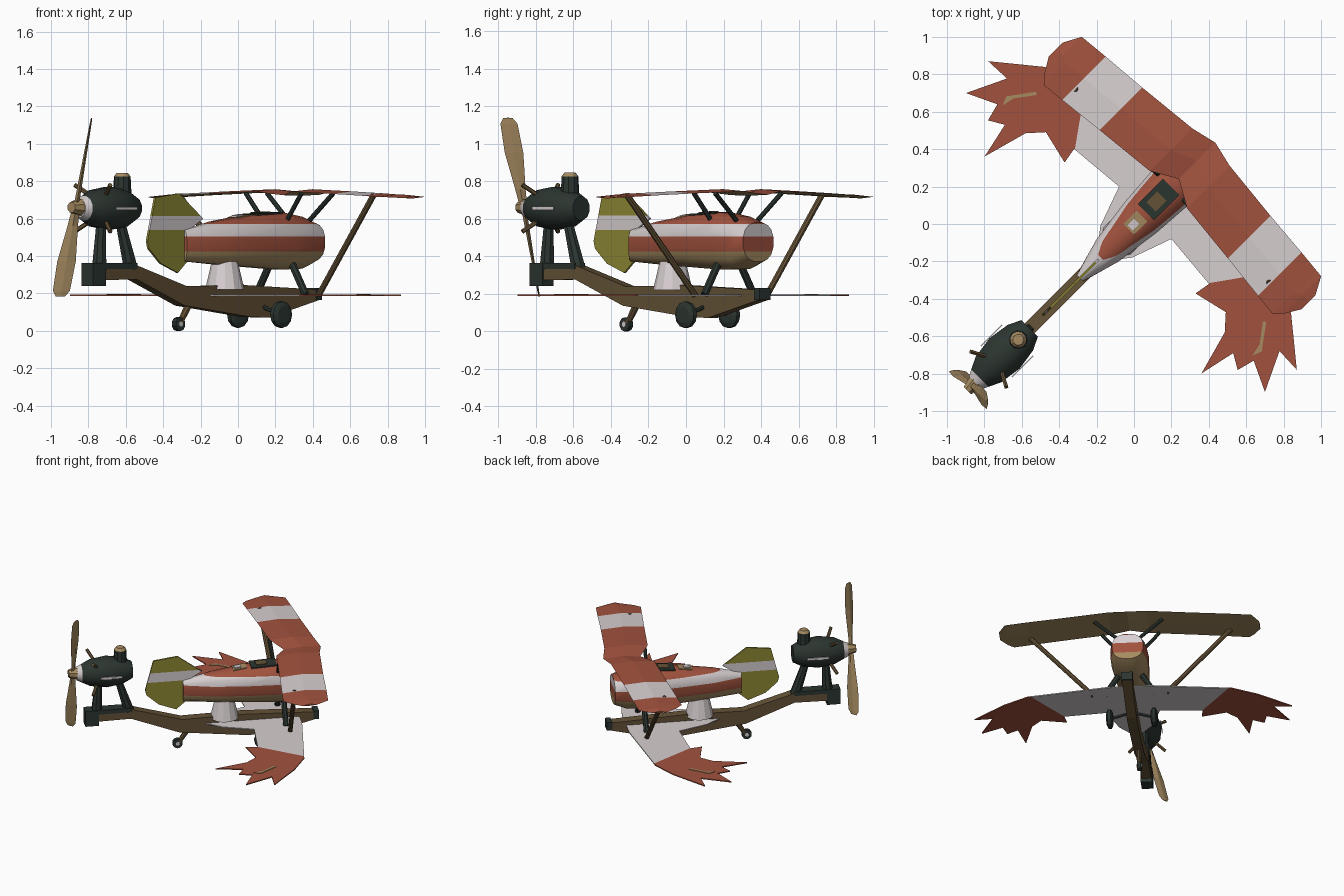
import bpy, bmesh, math
from mathutils import Vector, Matrix

if "Cube" in bpy.data.objects:
    bpy.data.objects.remove(bpy.data.objects["Cube"])

# Parts are built nose towards +x, then turned onto the diagonal
TURN = Matrix.Rotation(math.radians(45), 4, "Z")


def material(name, rgb):
    m = bpy.data.materials.new(name)
    m.use_nodes = True
    m.diffuse_color = (*rgb, 1)
    m.node_tree.nodes["Principled BSDF"].inputs["Base Color"].default_value = (*rgb, 1)
    return m


RED = material("brick red", (0.36, 0.085, 0.048))
WHITE = material("off white", (0.68, 0.62, 0.63))
TAN = material("tan", (0.38, 0.26, 0.12))
WOOD = material("dark wood", (0.13, 0.085, 0.038))
DARK = material("dark green metal", (0.025, 0.036, 0.03))
OLIVE = material("olive yellow", (0.27, 0.25, 0.035))


def finish(name, bm, mats, rule=None, smooth=False):
    bmesh.ops.recalc_face_normals(bm, faces=bm.faces)
    bm.normal_update()
    for f in bm.faces:
        f.material_index = rule(f.calc_center_median(), f.normal) if rule else 0
    bm.transform(TURN)
    mesh = bpy.data.meshes.new(name)
    bm.to_mesh(mesh)
    bm.free()
    for m in mats:
        mesh.materials.append(m)
    obj = bpy.data.objects.new(name, mesh)
    bpy.context.collection.objects.link(obj)
    if smooth:
        bpy.ops.object.select_all(action="DESELECT")
        obj.select_set(True)
        bpy.context.view_layer.objects.active = obj
        bpy.ops.object.shade_smooth_by_angle(angle=math.radians(35))
    return obj


def loft(rings):
    bm = bmesh.new()
    loops = [[bm.verts.new(p) for p in ring] for ring in rings]
    n = len(loops[0])
    for a, b in zip(loops, loops[1:]):
        for i in range(n):
            j = (i + 1) % n
            bm.faces.new((a[i], a[j], b[j], b[i]))
    bm.faces.new(loops[0])
    bm.faces.new(loops[-1])
    return bm


def plate(outline, direction):
    d = Vector(direction)
    pts = [Vector(p) for p in outline]
    return loft([[p - d for p in pts], [p + d for p in pts]])


def cut(bm, point, normal):
    bmesh.ops.bisect_plane(bm, geom=bm.verts[:] + bm.edges[:] + bm.faces[:],
                           plane_co=point, plane_no=normal)


def rod(name, a, b, r1, r2, mat, sides=8):
    a, b = Vector(a), Vector(b)
    q = (b - a).to_track_quat("Z", "Y")
    ring = [Vector((math.cos(t), math.sin(t), 0))
            for t in [(i + 0.5) * math.tau / sides for i in range(sides)]]
    return finish(name, loft([[a + q @ (p * r1) for p in ring],
                              [b + q @ (p * r2) for p in ring]]), [mat])


def box(name, lo, hi, mat):
    x, y, z = lo
    X, Y, Z = hi
    base = [(x, y), (X, y), (X, Y), (x, Y)]
    return finish(name, loft([[(*p, z) for p in base], [(*p, Z) for p in base]]), [mat])


def oval(u, hw, low, high, n, power):
    def bend(c):
        return math.copysign(abs(c) ** power, c)
    ring = []
    for i in range(n):
        t = (i + 0.5) * math.tau / n
        ring.append(Vector((u, hw * bend(math.cos(t)),
                            (low + high) / 2 + (high - low) / 2 * bend(math.sin(t)))))
    return ring


# Striped fuselage barrel
body = [(-0.41, 0.025, 0.37, 0.54), (-0.2, 0.085, 0.355, 0.585), (0.05, 0.12, 0.34, 0.62),
        (0.3, 0.138, 0.325, 0.636), (0.45, 0.135, 0.33, 0.612), (0.545, 0.115, 0.37, 0.58)]
bm = loft([oval(*s, 16, 0.8) for s in body])
for h in (0.425, 0.505, 0.572):
    cut(bm, (0, 0, h), (0, 0, 1))
finish("fuselage", bm, [RED, WHITE, TAN],
       lambda c, n: 2 if c.z < 0.425 else 1 if 0.505 < c.z < 0.572 else 0, True)

# Cockpit opening, seat and headrest
for name, x0, x1, w, z0, z1, mat in (("cockpit", 0.09, 0.28, 0.062, 0.626, 0.635, DARK),
                                     ("seat", 0.13, 0.21, 0.035, 0.634, 0.639, WOOD),
                                     ("headrest", -0.04, 0.06, 0.04, 0.607, 0.622, TAN),
                                     ("headrest_trim", -0.03, 0.02, 0.02, 0.608, 0.624, WHITE)):
    slope = 0.05 if mat in (DARK, WOOD) else 0.14
    corners = [(x0, -w), (x1, -w), (x1, w), (x0, w)]
    finish(name, loft([[(x, y, z + slope * (x - x1)) for x, y in corners]
                       for z in (z0, z1)]), [mat])

# Upper wing: span position, trailing edge, leading edge, crest height
half = [(0, 0.34, 0.615, 0.738), (0.14, 0.26, 0.582, 0.757), (0.485, 0.225, 0.547, 0.745),
        (0.74, 0.197, 0.526, 0.735), (0.863, 0.184, 0.514, 0.729), (0.905, 0.227, 0.51, 0.727),
        (0.955, 0.31, 0.417, 0.723)]
ribs = [(-v, a, b, z) for v, a, b, z in reversed(half[1:])] + half
bm = loft([[(a, v, z - 0.013), ((a + b) / 2, v, z), (b, v, z - 0.011),
            ((a + b) / 2, v, z - 0.016)] for v, a, b, z in ribs])
finish("upper_wing", bm, [RED, WHITE, TAN],
       lambda c, n: 2 if n.z < 0 else 1 if 0.485 < abs(c.y) < 0.74 else 0)

# Lower wings with feathered tips
feather = [(0.45, 0), (0.45, 0.15), (0.36, 0.75), (0.255, 0.933), (0.064, 1.167), (0.07, 1.03),
           (-0.14, 1.13), (-0.064, 0.969), (-0.16, 0.944), (-0.113, 0.863), (-0.31, 0.82),
           (-0.067, 0.753), (0.014, 0.68), (-0.03, 0.495), (0.057, 0.51), (0.085, 0.198),
           (-0.134, 0.12), (-0.25, 0.03), (-0.25, 0)]
for s, side in ((1, "left_"), (-1, "right_")):
    bm = plate([(u, s * v, 0.19) for u, v in feather], (0, 0, 0.004))
    cut(bm, (0.05, s * 0.5, 0), (-0.22, s * 0.31, 0))
    finish(side + "lower_wing", bm, [WHITE, RED],
           lambda c, n: int(abs(c.y) > 0.5 + 0.71 * (c.x - 0.05)))
    streak = [(-0.05, 0.945), (0.0, 0.965), (0.13, 0.87), (0.12, 0.855), (0.02, 0.93)]
    finish(side + "wing_streak", plate([(u, s * v, 0.196) for u, v in streak],
                                       (0, 0, 0.002)), [TAN])

    # Struts between wings, fuselage and hull
    rod(side + "wing_strut", (0.34, s * 0.27, 0.19), (0.29, s * 0.735, 0.725), 0.017, 0.017, WOOD)
    rod(side + "root_strut", (0.325, s * 0.185, 0.195), (0.325, s * 0.07, 0.38), 0.021, 0.021, DARK)
    rod(side + "front_cabane", (0.46, s * 0.08, 0.59), (0.47, s * 0.25, 0.735), 0.013, 0.013, DARK)
    rod(side + "rear_cabane", (0.28, s * 0.09, 0.59), (0.27, s * 0.21, 0.735), 0.013, 0.013, DARK)

    # Main wheels and axles
    y = s * 0.163
    bm = loft([[Vector((0.163 + r * math.cos(t), y + d, 0.087 + r * math.sin(t)))
                for t in [i * math.tau / 12 for i in range(12)]]
               for d, r in ((-0.024, 0.045), (-0.012, 0.071), (0.012, 0.071), (0.024, 0.045))])
    finish(side + "wheel", bm, [DARK])
    rod(side + "axle", (0.163, s * 0.02, 0.13), (0.163, y, 0.087), 0.012, 0.012, DARK, 6)

    # Engine side stripe and exhaust stubs
    box(side + "engine_stripe", (-1.04, s * 0.117 - 0.003, 0.645), (-0.88, s * 0.117 + 0.003, 0.663), WHITE)
    for h, level in ((1, "upper_"), (-1, "lower_")):
        rod(side + level + "exhaust", (-1.06, s * 0.06, 0.655 + h * 0.07),
            (-1.1, s * 0.135, 0.655 + h * 0.125), 0.012, 0.012, WOOD, 6)

# Hull and boom
spine = [(-1.13, 0.355), (-0.8, 0.35), (-0.42, 0.238), (0.0, 0.245), (0.58, 0.22), (0.58, 0.165),
         (0.2, 0.07), (0.05, 0.075), (-0.44, 0.135), (-0.8, 0.275), (-1.13, 0.27)]
finish("hull", plate([(u, 0, z) for u, z in spine], (0, 0.036, 0)), [WOOD])
box("nose_block", (0.555, -0.042, 0.165), (0.595, 0.042, 0.23), DARK)
box("boom_bracket", (-1.14, -0.042, 0.24), (-1.04, 0.042, 0.362), DARK)
box("boom_plate", (-1.04, -0.04, 0.33), (-0.8, 0.04, 0.362), DARK)
rod("pylon", (-0.1, 0, 0.22), (-0.1, 0, 0.37), 0.105, 0.07, WHITE, 12)

# Tail wheel
rod("tail_leg", (-0.36, 0, 0.16), (-0.44, 0, 0.04), 0.022, 0.016, WOOD)
rod("tail_wheel", (-0.45, -0.015, 0.036), (-0.45, 0.015, 0.036), 0.0375, 0.0375, DARK, 10)
rod("tail_hub", (-0.45, -0.019, 0.036), (-0.45, 0.019, 0.036), 0.015, 0.015, WHITE, 8)

# Tail fin with a pale band
fin = [(-0.69, 0.48), (-0.63, 0.712), (-0.45, 0.735), (-0.27, 0.6), (-0.39, 0.53),
       (-0.39, 0.37), (-0.46, 0.31), (-0.59, 0.36), (-0.68, 0.44)]
bm = plate([(u, 0, z) for u, z in fin], (0, 0.007, 0))
for h in (0.54, 0.615):
    cut(bm, (0, 0, h), (0, 0, 1))
finish("tail_fin", bm, [OLIVE, WHITE], lambda c, n: int(0.54 < c.z < 0.615))

# Engine pod and its legs
pod = [(-0.79, 0.065), (-0.86, 0.1), (-0.98, 0.118), (-1.1, 0.1), (-1.165, 0.068), (-1.2, 0.05)]
bm = loft([oval(u, r, 0.655 - r, 0.655 + r, 12, 1) for u, r in pod])
finish("engine_pod", bm, [DARK, WHITE], lambda c, n: int(c.x < -1.165), True)
rod("rear_engine_leg", (-1.05, 0, 0.33), (-1.035, 0, 0.58), 0.042, 0.027, DARK)
rod("front_engine_leg", (-0.81, 0, 0.33), (-0.89, 0, 0.58), 0.04, 0.027, DARK)

# Filler dome on the pod
rod("dome", (-0.875, 0, 0.73), (-0.875, 0, 0.825), 0.05, 0.045, DARK, 10)
rod("dome_cap", (-0.875, 0, 0.825), (-0.875, 0, 0.845), 0.045, 0.03, TAN, 10)

# Propeller with two twisted blades
rod("propeller_hub", (-1.19, 0, 0.66), (-1.26, 0, 0.66), 0.05, 0.03, TAN, 8)
for s, name in ((1, "upper_blade"), (-1, "lower_blade")):
    d = Vector((0, -0.24 * s, 0.97 * s))
    c = Vector((0.7, 0.7 * s, 0))
    n = d.cross(c).normalized()
    rings = []
    for r, w, t in ((0, 0.02, 0.014), (0.1, 0.028, 0.012), (0.3, 0.05, 0.008),
                    (0.46, 0.046, 0.005), (0.492, 0.024, 0.003)):
        p = Vector((-1.225, 0, 0.66)) + d * r
        rings.append([p - c * w, p + n * t, p + c * w, p - n * t])
    finish(name, loft(rings), [TAN])
